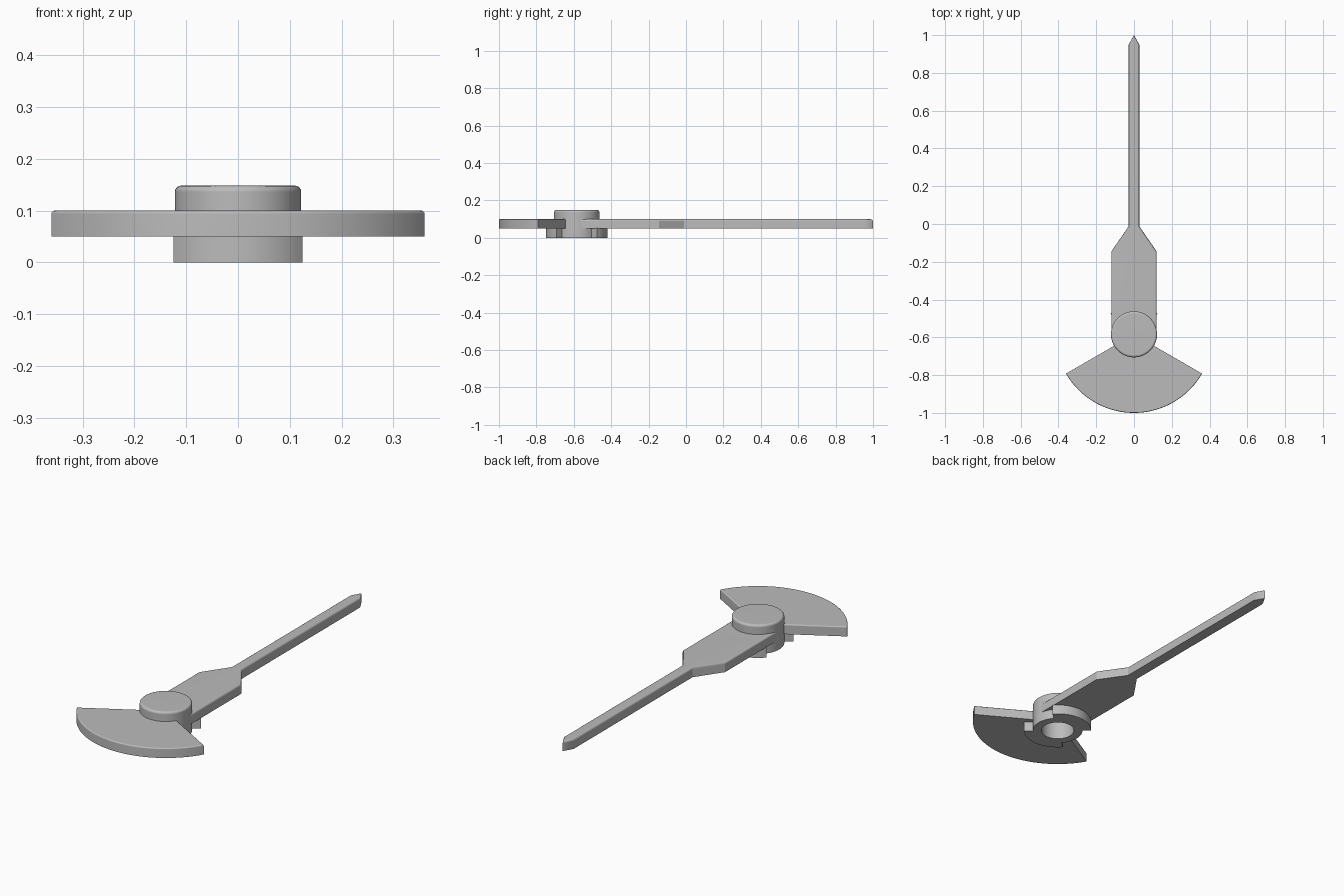
import bpy, bmesh
from math import sin, cos, radians, tau, hypot

cube = bpy.data.objects.get("Cube")
if cube:
    bpy.data.objects.remove(cube, do_unlink=True)

PIVOT_Y = -0.584
HUB_R = 0.122

grey = bpy.data.materials.new("plain grey")
grey.use_nodes = True
grey.diffuse_color = (0.5, 0.5, 0.5, 1)
grey.node_tree.nodes["Principled BSDF"].inputs["Base Color"].default_value = (0.5, 0.5, 0.5, 1)


def arc(radius, start, end, steps):
    """Points around the pivot, angles in degrees."""
    angles = [radians(start + (end - start) * i / steps) for i in range(steps + 1)]
    return [(radius * cos(a), PIVOT_Y + radius * sin(a)) for a in angles]


def finish(name, bm):
    bmesh.ops.recalc_face_normals(bm, faces=bm.faces)
    mesh = bpy.data.meshes.new(name)
    bm.to_mesh(mesh)
    bm.free()
    mesh.materials.append(grey)
    obj = bpy.data.objects.new(name, mesh)
    bpy.context.collection.objects.link(obj)
    bpy.ops.object.select_all(action='DESELECT')
    obj.select_set(True)
    bpy.context.view_layer.objects.active = obj
    bpy.ops.object.shade_smooth_by_angle(angle=radians(30))
    weighted = obj.modifiers.new("Weighted normals", 'WEIGHTED_NORMAL')
    weighted.keep_sharp = True
    return obj


def plate(name, outline, bottom, top, rounding=0):
    """Extrude an outline and round its top rim outside the hub."""
    bm = bmesh.new()
    face = bm.faces.new([bm.verts.new((x, y, bottom)) for x, y in outline])
    result = bmesh.ops.extrude_face_region(bm, geom=[face], use_keep_orig=True)
    for v in result["geom"]:
        if isinstance(v, bmesh.types.BMVert):
            v.co.z = top
    bmesh.ops.recalc_face_normals(bm, faces=bm.faces)
    if rounding:
        rim = []
        for e in bm.edges:
            mid = (e.verts[0].co + e.verts[1].co) / 2
            if mid.z > top - 1e-4 and hypot(mid.x, mid.y - PIVOT_Y) > 0.115:
                rim.append(e)
        bmesh.ops.bevel(bm, geom=rim, offset=rounding, segments=4, profile=0.5, affect='EDGES')
    return finish(name, bm)


def lathe(name, profile, steps=64):
    """Revolve a profile of (radius, height) around the pivot."""
    bm = bmesh.new()
    verts = [bm.verts.new((r, PIVOT_Y, z)) for r, z in profile]
    edges = [bm.edges.new(pair) for pair in zip(verts, verts[1:])]
    bmesh.ops.spin(bm, geom=verts + edges, cent=(0, PIVOT_Y, 0), axis=(0, 0, 1),
                   angle=tau, steps=steps)
    bmesh.ops.remove_doubles(bm, verts=bm.verts, dist=1e-5)
    return finish(name, bm)


# Pointer: broad shank tapering into a thin needle with a pointed tip
right_side = [(0.12, PIVOT_Y), (0.12, -0.145), (0.028, -0.012), (0.028, 0.95)]
left_side = [(-x, y) for x, y in reversed(right_side)]
plate("pointer", right_side + [(0, 1)] + left_side + arc(0.1, 180, 0, 24), 0.05, 0.1, 0.01)

# Fan-shaped counterweight
plate("counterweight", arc(0.416, 210, 330, 48) + arc(0.1, 330, 210, 16), 0.05, 0.1, 0.006)

# Round cap with a blind socket underneath
ROUND = 0.012
shoulder = [(HUB_R - ROUND + ROUND * cos(radians(a)), 0.148 - ROUND + ROUND * sin(radians(a)))
            for a in (0, 22.5, 45, 67.5, 90)]
lathe("hub", [(0, 0.12), (0.08, 0.12), (0.08, 0), (HUB_R, 0)] + shoulder + [(0, 0.148)])

# Curved lugs under the plates, fore and aft of the hub
for name, middle in (("front_lug", 270), ("back_lug", 90)):
    plate(name, arc(0.165, middle - 49, middle + 49, 20)
          + arc(0.12, middle + 49, middle - 49, 20), 0, 0.052)
